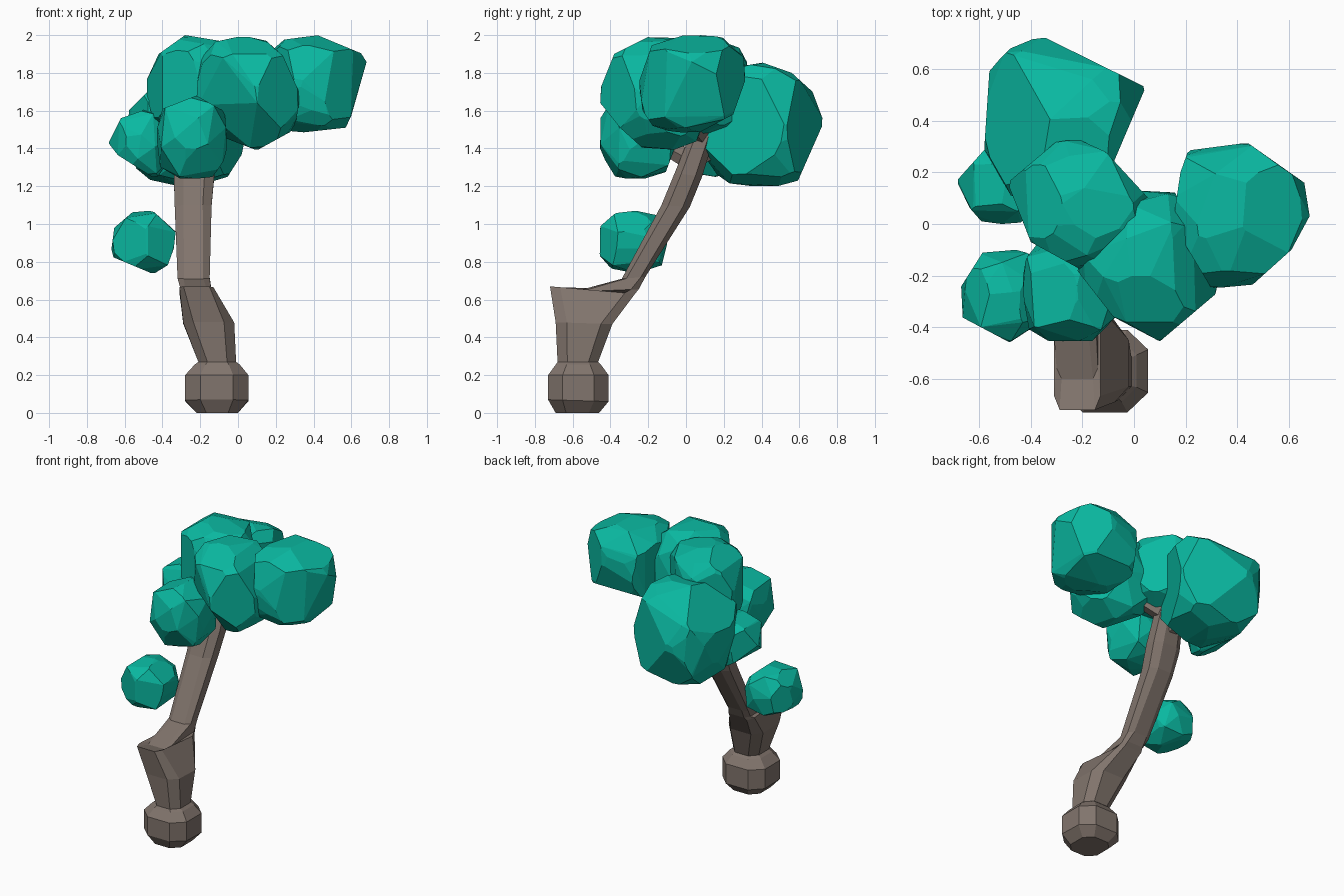
import bpy, bmesh, math, random
from mathutils import Vector

if "Cube" in bpy.data.objects:
    bpy.data.objects.remove(bpy.data.objects["Cube"])

def material(name, rgb):
    m = bpy.data.materials.new(name)
    m.diffuse_color = (*rgb, 1)
    m.use_nodes = True
    m.node_tree.nodes["Principled BSDF"].inputs["Base Color"].default_value = m.diffuse_color
    return m

LEAF = material("teal leaves", (0.003, 0.48, 0.355))
BARK = material("grey brown bark", (0.222, 0.178, 0.153))

def finish(bm, name, mat):
    bmesh.ops.recalc_face_normals(bm, faces=bm.faces[:])
    me = bpy.data.meshes.new(name)
    bm.to_mesh(me)
    bm.free()
    me.materials.append(mat)
    ob = bpy.data.objects.new(name, me)
    bpy.context.collection.objects.link(ob)

def loft(name, rings):
    """Skin a stack of closed point rings and cap both ends."""
    bm = bmesh.new()
    loops = [[bm.verts.new(p) for p in r] for r in rings]
    n = len(loops[0])
    for a, b in zip(loops, loops[1:]):
        for i in range(n):
            j = (i + 1) % n
            bm.faces.new((a[i], a[j], b[j], b[i]))
    bm.faces.new(loops[0])
    bm.faces.new(loops[-1])
    finish(bm, name, BARK)

def ring(x0, x1, yf, zf, yb, zb, c=0.24):
    """Chamfered square between x0..x1, tilted from its front point to its back point."""
    uv = [(c, 0), (1 - c, 0), (1, c), (1, 1 - c), (1 - c, 1), (c, 1), (0, 1 - c), (0, c)]
    return [(x0 + (x1 - x0) * u, yf + (yb - yf) * t, zf + (zb - zf) * t) for u, t in uv]

# Trunk: rounded foot, leaning lower part with broken stub, slanted upper part
loft("trunk", [
    ring(-0.22, 0.00, -0.69, 0.00, -0.46, 0.00),
    ring(-0.28, 0.055, -0.73, 0.07, -0.41, 0.06),
    ring(-0.28, 0.055, -0.73, 0.20, -0.41, 0.20),
    ring(-0.23, 0.01, -0.69, 0.255, -0.45, 0.255),
    ring(-0.21, -0.01, -0.68, 0.27, -0.465, 0.27),
    ring(-0.29, -0.02, -0.69, 0.48, -0.39, 0.47, 0.2),
    ring(-0.31, -0.13, -0.72, 0.67, -0.27, 0.63, 0.12),
    ring(-0.30, -0.14, -0.60, 0.64, -0.25, 0.655, 0.12),
    ring(-0.32, -0.15, -0.34, 0.71, -0.215, 0.72, 0.2),
    ring(-0.335, -0.14, -0.13, 1.10, 0.02, 1.09),
    ring(-0.34, -0.125, -0.06, 1.27, 0.085, 1.25),
    ring(-0.31, -0.13, 0.02, 1.47, 0.15, 1.46),
    ring(-0.26, -0.16, 0.06, 1.60, 0.15, 1.58),
])

def branch(name, a, b, r0, r1):
    a, b = Vector(a), Vector(b)
    q = (b - a).to_track_quat('Z', 'Y')
    circle = lambda c, r: [c + q @ Vector((r * math.cos(t * math.pi / 3), r * math.sin(t * math.pi / 3), 0))
                           for t in range(6)]
    loft(name, [circle(a, r0), circle(b, r1)])

# Short branches running into the leaf clumps
branch("right_branch", (-0.2, 0.09, 1.46), (0.02, -0.03, 1.6), 0.065, 0.05)
branch("front_branch", (-0.23, 0.02, 1.34), (-0.24, -0.2, 1.46), 0.06, 0.04)
branch("back_branch", (-0.23, 0.06, 1.36), (-0.26, 0.35, 1.5), 0.06, 0.04)

def clump(name, xs, ys, zs, n, seed, power, **cuts):
    """Faceted lump: jittered rounded box fitted to its bounds, chopped flat
    along the outlines given in the xy, xz or yz views."""
    rnd = random.Random(seed)
    pts = []
    for i in range(n):
        z = 1 - 2 * (i + 0.5) / n
        a = i * 2.39996 + seed
        r = math.sqrt(1 - z * z)
        p = Vector((r * math.cos(a), r * math.sin(a), z))
        p += Vector([rnd.uniform(-0.12, 0.12) for _ in range(3)])
        pts.append(p / sum(abs(c) ** power for c in p) ** (1 / power))
    box = (xs, ys, zs)
    lo = [min(p[k] for p in pts) for k in range(3)]
    hi = [max(p[k] for p in pts) for k in range(3)]
    bm = bmesh.new()
    for p in pts:
        bm.verts.new([b[0] + (p[k] - lo[k]) / (hi[k] - lo[k]) * (b[1] - b[0])
                      for k, b in enumerate(box)])
    bmesh.ops.convex_hull(bm, input=bm.verts[:])
    mid = Vector([sum(b) / 2 for b in box])
    for view, chains in cuts.items():
        u, v = ["xyz".index(c) for c in view]
        for chain in chains:
            for a, b in zip(chain, chain[1:]):
                co, no = mid.copy(), Vector((0, 0, 0))
                co[u], co[v] = a
                no[u], no[v] = b[1] - a[1], a[0] - b[0]
                if no.dot(mid - co) > 0:
                    no = -no
                bmesh.ops.bisect_plane(bm, geom=bm.verts[:] + bm.edges[:] + bm.faces[:], dist=1e-5,
                                       plane_co=co, plane_no=no, clear_outer=True)
    # close the chopped lump again and merge nearly flat facets
    corners = [v.co.copy() for v in bm.verts]
    bm.free()
    bm = bmesh.new()
    for c in corners:
        bm.verts.new(c)
    bmesh.ops.remove_doubles(bm, verts=bm.verts[:], dist=0.012)
    bmesh.ops.convex_hull(bm, input=bm.verts[:])
    bmesh.ops.delete(bm, geom=[v for v in bm.verts if not v.link_faces], context='VERTS')
    bmesh.ops.dissolve_limit(bm, angle_limit=math.radians(8), verts=bm.verts[:], edges=bm.edges[:])
    finish(bm, name, LEAF)

# Leaf clumps by their x, y and z extents and the chopped outlines
clump("back_leaves", (-0.58, 0.05), (0.07, 0.73), (1.20, 1.86), 44, 1, 3,
      xy=[[(-.58, .3), (-.56, .6), (-.48, .68), (-.36, .73), (.045, .53), (-.07, .26)]],
      yz=[[(.39, 1.86), (.56, 1.8), (.67, 1.7), (.73, 1.54), (.58, 1.2)], [(.22, 1.21), (.07, 1.32)]],
      xz=[[(-.58, 1.6), (-.42, 1.76)], [(-.08, 1.21), (.04, 1.4)]])
clump("left_leaves", (-0.685, -0.36), (0.0, 0.31), (1.24, 1.61), 30, 2, 3,
      xz=[[(-.48, 1.61), (-.62, 1.56), (-.685, 1.43), (-.66, 1.38), (-.44, 1.24)]],
      xy=[[(-.56, .31), (-.685, .17), (-.67, .1), (-.6, .02)]])
clump("top_leaves", (-0.49, 0.065), (-0.18, 0.33), (1.47, 2.0), 40, 3, 3,
      xy=[[(-.49, .16), (-.3, .32)], [(-.22, .33), (-.11, .28), (.065, .09), (-.2, -.18), (-.4, -.07), (-.49, .16)]],
      xz=[[(-.48, 1.77), (-.42, 1.9), (-.28, 2.0), (-.04, 1.96)]],
      yz=[[(.1, 2.0), (.29, 1.93)]])
clump("front_leaves", (-0.22, 0.33), (-0.46, 0.13), (1.39, 1.99), 40, 4, 3,
      xz=[[(.06, 1.99), (.15, 1.97), (.25, 1.88), (.33, 1.68), (.3, 1.5), (.1, 1.39), (-.08, 1.46), (-.22, 1.64)]],
      xy=[[(.16, .12), (.33, -.2)], [(.33, -.26), (.1, -.455), (-.08, -.36), (-.22, -.18)]],
      yz=[[(-.2, 1.99), (-.38, 1.9), (-.46, 1.7), (-.45, 1.6), (-.25, 1.42)]])
clump("right_leaves", (0.14, 0.685), (-0.25, 0.315), (1.48, 2.0), 40, 5, 3.6,
      xz=[[(.2, 1.97), (.42, 2.0), (.685, 1.89), (.66, 1.7), (.57, 1.51), (.3, 1.48)]],
      xy=[[(.15, 0), (.18, .2), (.21, .285), (.44, .315), (.66, .16), (.685, .03), (.61, -.1), (.46, -.235), (.3, -.25), (.15, 0)]],
      yz=[[(-.17, 1.98), (-.25, 1.75), (-.23, 1.6), (-.17, 1.51)], [(.1, 1.5), (.25, 1.58), (.31, 1.75)]])
clump("lower_front_leaves", (-0.43, -0.06), (-0.455, -0.05), (1.24, 1.68), 32, 6, 3.6,
      xz=[[(-.43, 1.5), (-.4, 1.61), (-.22, 1.68), (-.08, 1.6)], [(-.06, 1.36), (-.13, 1.25)]],
      yz=[[(-.455, 1.4), (-.39, 1.25)], [(-.12, 1.24), (-.06, 1.4)]])
clump("low_side_leaves", (-0.675, -0.325), (-0.46, -0.10), (0.74, 1.07), 28, 7, 3,
      xz=[[(-.675, .83), (-.655, .98), (-.55, 1.07)], [(-.44, 1.06), (-.33, .96), (-.34, .87), (-.38, .76)], [(-.46, .74), (-.675, .83)]],
      xy=[[(-.675, -.25), (-.58, -.1)], [(-.65, -.37), (-.48, -.46), (-.42, -.42)]])
